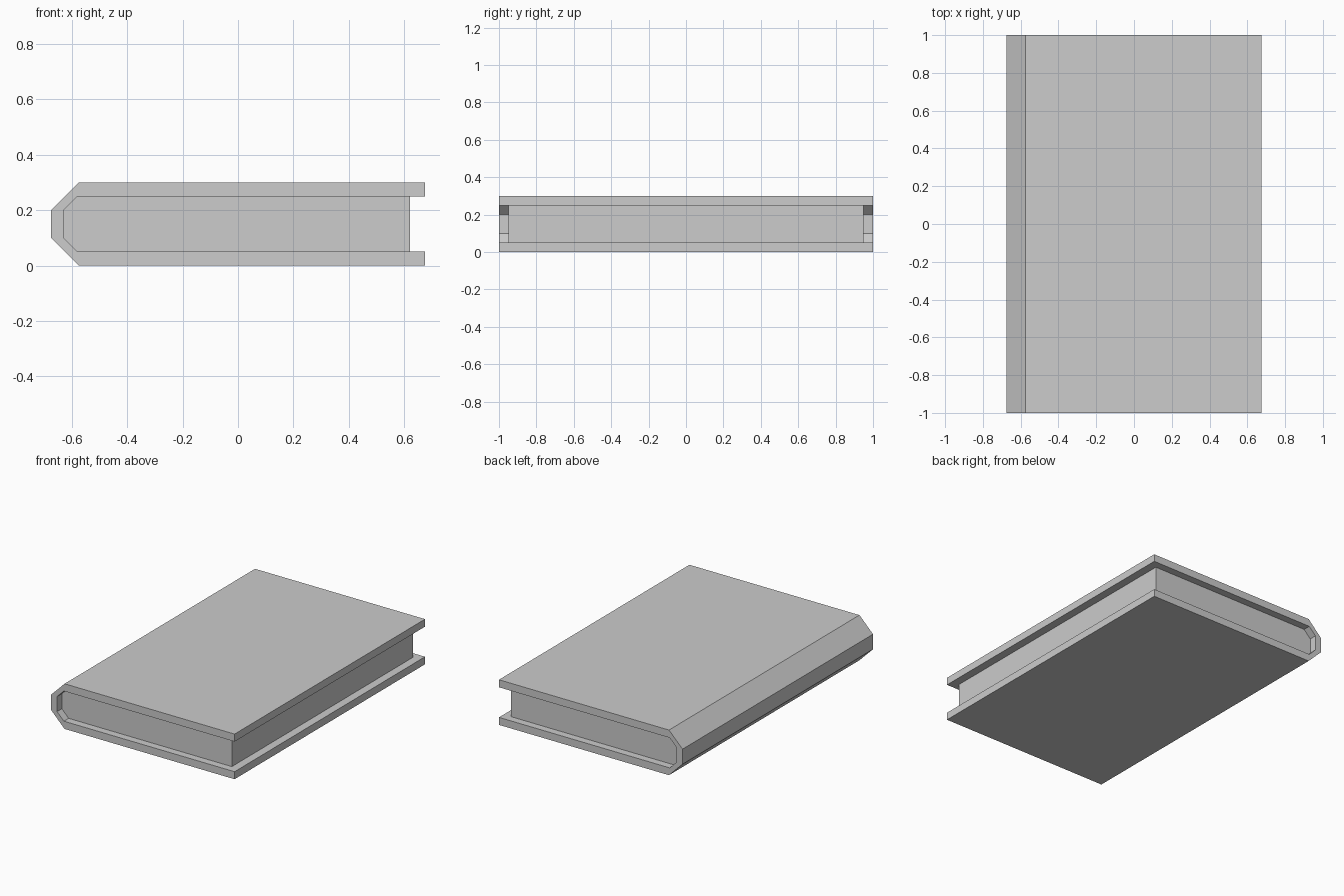
import bpy
import bmesh

cube = bpy.data.objects.get("Cube")
if cube:
    bpy.data.objects.remove(cube, do_unlink=True)

grey = bpy.data.materials.new("light grey")
grey.use_nodes = True
colour = (0.604, 0.604, 0.604, 1)
grey.diffuse_color = colour
grey.node_tree.nodes["Principled BSDF"].inputs["Base Color"].default_value = colour


def extrude_profile(name, profile, half_length):
    """Extrude a closed x-z outline along y, centred on y = 0."""
    bm = bmesh.new()
    face = bm.faces.new([bm.verts.new((x, -half_length, z)) for x, z in profile])
    new = bmesh.ops.extrude_face_region(bm, geom=[face])["geom"]
    verts = [v for v in new if isinstance(v, bmesh.types.BMVert)]
    bmesh.ops.translate(bm, verts=verts, vec=(0, 2 * half_length, 0))
    bmesh.ops.recalc_face_normals(bm, faces=bm.faces)
    mesh = bpy.data.meshes.new(name)
    bm.to_mesh(mesh)
    bm.free()
    mesh.materials.append(grey)
    obj = bpy.data.objects.new(name, mesh)
    bpy.context.collection.objects.link(obj)
    return obj


# Outlines running from the lower fore edge round the bevelled spine
def wrap(edge, bend, spine, low, high):
    return [(edge, low), (bend, low), (spine, 0.1),
            (spine, 0.2), (bend, high), (edge, high)]


outer = wrap(0.675, -0.575, -0.675, 0, 0.3)
inner = wrap(0.675, -0.58, -0.63, 0.05, 0.25)

# Cover: two boards joined by the spine, open at the fore edge
extrude_profile("cover", outer + inner[::-1], 1.0)

# Page block: fills the cover, set back from its three open edges
extrude_profile("pages", wrap(0.62, -0.58, -0.63, 0.05, 0.25), 0.95)
